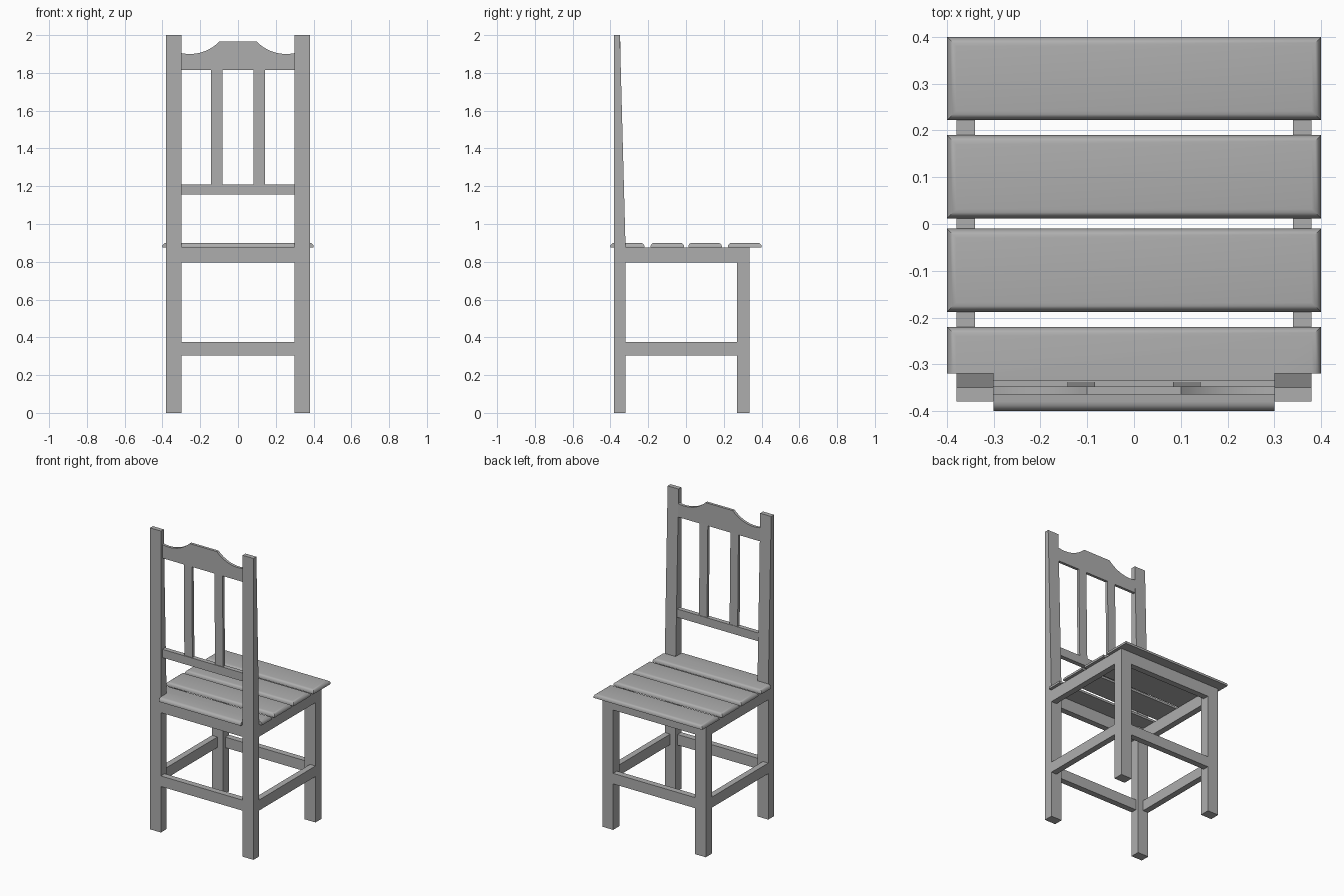
import bpy
import bmesh
import math

if "Cube" in bpy.data.objects:
    bpy.data.objects.remove(bpy.data.objects["Cube"], do_unlink=True)

GREY = (0.42, 0.42, 0.42, 1)
wood = bpy.data.materials.new("plain grey")
wood.use_nodes = True
wood.diffuse_color = GREY
wood.node_tree.nodes["Principled BSDF"].inputs["Base Color"].default_value = GREY


def prism(name, profile, axis, low, high, round_edge=None):
    """Extrude a 2D profile along an axis; round_edge picks edges to round."""
    def place(p, d):
        a, b = p
        return {"x": (d, a, b), "y": (a, d, b), "z": (a, b, d)}[axis]
    bm = bmesh.new()
    rings = [[bm.verts.new(place(p, d)) for p in profile] for d in (low, high)]
    for ring in rings:
        bm.faces.new(ring)
    n = len(profile)
    for i in range(n):
        j = (i + 1) % n
        bm.faces.new((rings[0][i], rings[0][j], rings[1][j], rings[1][i]))
    bmesh.ops.recalc_face_normals(bm, faces=bm.faces)
    if round_edge:
        edges = [e for e in bm.edges if round_edge(e)]
        bmesh.ops.bevel(bm, geom=edges, offset=0.02, segments=4,
                        profile=0.5, affect="EDGES")
    mesh = bpy.data.meshes.new(name)
    bm.to_mesh(mesh)
    bm.free()
    mesh.materials.append(wood)
    obj = bpy.data.objects.new(name, mesh)
    bpy.context.collection.objects.link(obj)
    return obj


def smooth(obj):
    bpy.ops.object.select_all(action="DESELECT")
    obj.select_set(True)
    bpy.context.view_layer.objects.active = obj
    bpy.ops.object.shade_smooth_by_angle(angle=math.radians(30))


def box(name, x, y, z):
    return prism(name, [(x[0], y[0]), (x[1], y[0]), (x[1], y[1]), (x[0], y[1])],
                 "z", *z)


SEAT_LOW, SEAT_TOP = 0.875, 0.90
APRON, STRETCHER = (0.795, SEAT_LOW), (0.305, 0.375)
POST_IN, POST_OUT = 0.30, 0.38
BACK, BACK_IN = -0.38, -0.32
FRONT_IN, FRONT = 0.27, 0.335
RAIL = 0.04

# Posts, legs, side rails and back slats, mirrored left and right
post = [(BACK, 0), (BACK_IN, 0), (BACK_IN, SEAT_LOW), (-0.35, 2), (BACK, 2)]
back_slat = [(-0.36, 1.20), (-0.338, 1.20), (-0.347, 1.82), (-0.365, 1.82)]
for side, s in (("left", 1), ("right", -1)):
    def span(a, b):
        return sorted((s * a, s * b))
    prism(f"{side}_back_post", post, "x", *span(POST_IN, POST_OUT))
    box(f"{side}_front_leg", span(POST_IN, POST_OUT), (FRONT_IN, FRONT), (0, SEAT_LOW))
    for part, z in (("apron", APRON), ("stretcher", STRETCHER)):
        box(f"{side}_{part}", span(POST_OUT - RAIL, POST_OUT), (BACK_IN, FRONT_IN), z)
    prism(f"{side}_back_slat", back_slat, "x", *span(0.083, 0.142))

# Cross rails at the front and back
for end, y in (("front", (FRONT - RAIL, FRONT)), ("back", (BACK, BACK + RAIL))):
    for part, z in (("apron", APRON), ("stretcher", STRETCHER)):
        box(f"{end}_{part}", (-POST_IN, POST_IN), y, z)

# Backrest rails, the upper one with scooped shoulders
box("lower_back_rail", (-POST_IN, POST_IN), (-0.365, -0.335), (1.155, 1.21))
RADIUS, SCOOP_X, SCOOP_Z = 0.217, 0.255, 1.90
scoop = []
for i in range(13):
    x = POST_IN + (0.10 - POST_IN) * i / 12
    drop = math.sqrt(RADIUS ** 2 - (x - SCOOP_X) ** 2)
    scoop.append((x, SCOOP_Z + RADIUS - drop))
crest = [(-POST_IN, 1.815), (POST_IN, 1.815)] + scoop
crest += [(-x, z) for x, z in reversed(scoop)]
smooth(prism("top_back_rail", crest, "y", -0.365, -0.347))


# Seat boards with rounded upper edges; the rear one is notched for the posts
def outer_top(edge):
    a, b = (v.co for v in edge.verts)
    on_top = min(a.z, b.z) > SEAT_TOP - 0.001
    in_notch = any(abs(a[k] - b[k]) < 1e-5 and abs(abs(a[k]) - limit) < 1e-5
                   for k, limit in ((0, POST_IN), (1, -BACK_IN)))
    return on_top and not in_notch


for i, (y0, y1) in enumerate(((0.222, 0.40), (0.012, 0.19), (-0.188, -0.01))):
    outline = [(-0.4, y0), (0.4, y0), (0.4, y1), (-0.4, y1)]
    smooth(prism(f"seat_board_{i + 1}", outline, "z", SEAT_LOW, SEAT_TOP, outer_top))

half = [(POST_IN, -0.4), (POST_IN, BACK_IN), (0.4, BACK_IN), (0.4, -0.22)]
outline = half + [(-x, y) for x, y in reversed(half)]
smooth(prism("rear_seat_board", outline, "z", SEAT_LOW, SEAT_TOP, outer_top))
